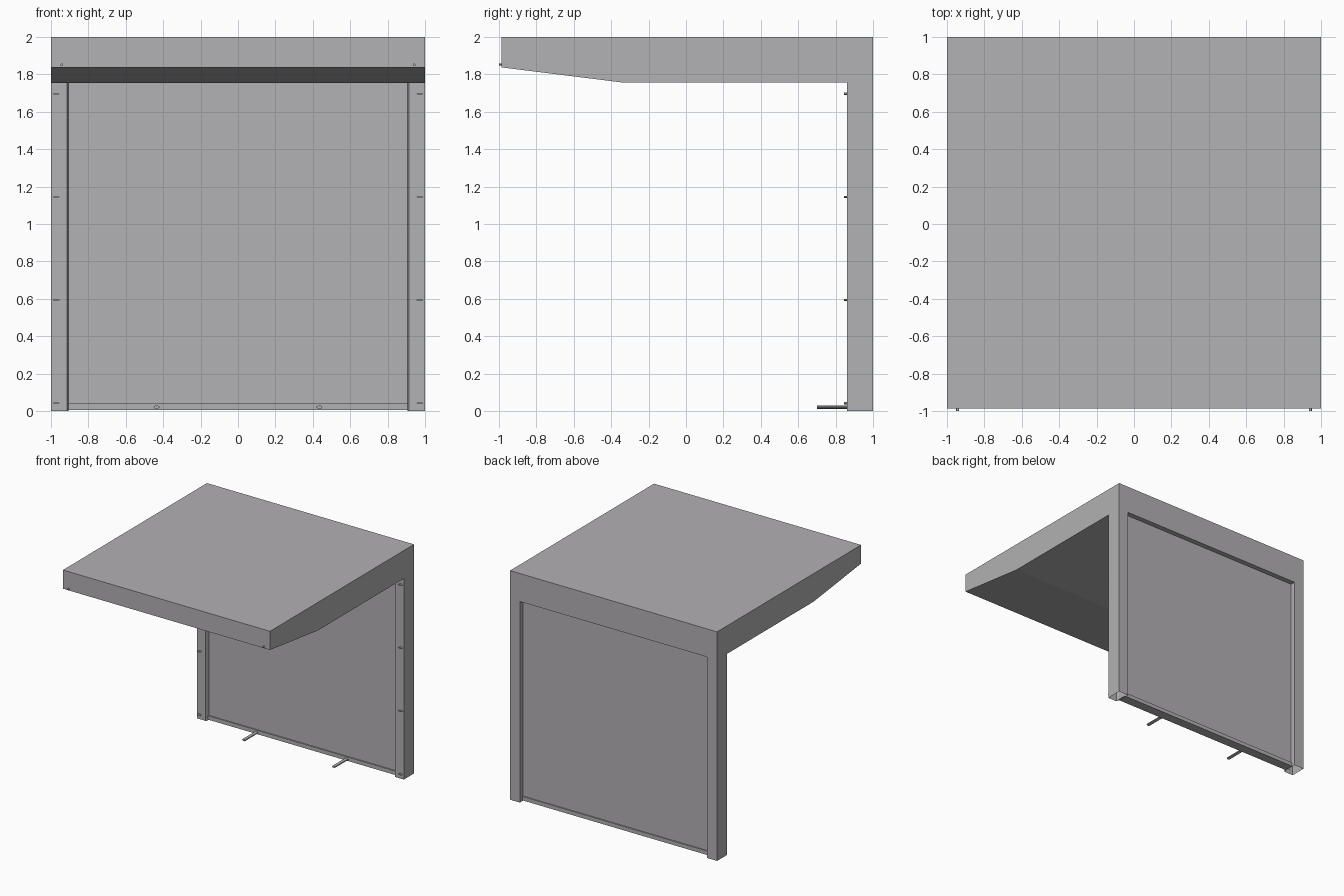
import bpy, bmesh, math

if "Cube" in bpy.data.objects:
    bpy.data.objects.remove(bpy.data.objects["Cube"])

grey = bpy.data.materials.new("warm grey metal")
grey.diffuse_color = (0.45, 0.44, 0.452, 1)
grey.use_nodes = True
grey.node_tree.nodes["Principled BSDF"].inputs["Base Color"].default_value = grey.diffuse_color


def finish(name, bm):
    me = bpy.data.meshes.new(name)
    bm.to_mesh(me)
    bm.free()
    me.materials.append(grey)
    ob = bpy.data.objects.new(name, me)
    bpy.context.collection.objects.link(ob)
    return ob


def extrude(name, pts, offset, open_caps=False):
    """Prism from a polygon swept along an offset vector."""
    bm = bmesh.new()
    a = [bm.verts.new(p) for p in pts]
    b = [bm.verts.new([p[i] + offset[i] for i in range(3)]) for p in pts]
    n = len(pts)
    for i in range(n):
        bm.faces.new((a[i], a[(i + 1) % n], b[(i + 1) % n], b[i]))
    if not open_caps:
        bm.faces.new(a[::-1])
        bm.faces.new(b)
        bmesh.ops.recalc_face_normals(bm, faces=bm.faces)
    elif sum(pts[i][0] * pts[(i + 1) % n][1] - pts[(i + 1) % n][0] * pts[i][1]
             for i in range(n)) < 0:
        bmesh.ops.reverse_faces(bm, faces=bm.faces)
    return finish(name, bm)


def box(name, x0, x1, y0, y1, z0, z1):
    return extrude(name, [(x0, y0, z0), (x1, y0, z0), (x1, y1, z0), (x0, y1, z0)],
                   (0, 0, z1 - z0))


def peg(name, x, z, rx, rz, y0, y1, sides=10):
    """Oval peg pointing along y."""
    pts = [(x + rx * math.cos(2 * math.pi * i / sides), y0,
            z + rz * math.sin(2 * math.pi * i / sides)) for i in range(sides)]
    return extrude(name, pts, (0, y1 - y0, 0))


# canopy with sloping front underside
canopy = [(-0.987, 2), (1, 2), (1, 1.755), (-0.33, 1.755), (-0.987, 1.837)]
extrude("canopy", [(-1, y, z) for y, z in canopy], (2, 0, 0))

# back panel and bottom rail
box("back_panel", -0.91, 0.91, 0.89, 0.955, 0.006, 1.756)
box("bottom_rail", -0.908, 0.908, 0.88, 0.965, 0.006, 0.04)

for side, s in (("left", -1), ("right", 1)):
    # hollow post, open at the foot
    post = [(1, 0.86), (1, 1), (0.905, 1), (0.905, 0.885), (0.914, 0.86)]
    extrude(side + "_post", [(s * x, y, 0) for x, y in post], (0, 0, 1.755), True)
    # small pegs up the post
    for i, z in enumerate((0.042, 0.594, 1.145, 1.696)):
        peg(f"{side}_post_peg_{i}", s * 0.972, z, 0.018, 0.006, 0.845, 0.862)
    # canopy stud and long floor peg
    peg(side + "_canopy_stud", s * 0.943, 1.852, 0.008, 0.006, -1, -0.985)
    peg(side + "_floor_peg", s * 0.435, 0.021, 0.016, 0.009, 0.70, 0.885)
